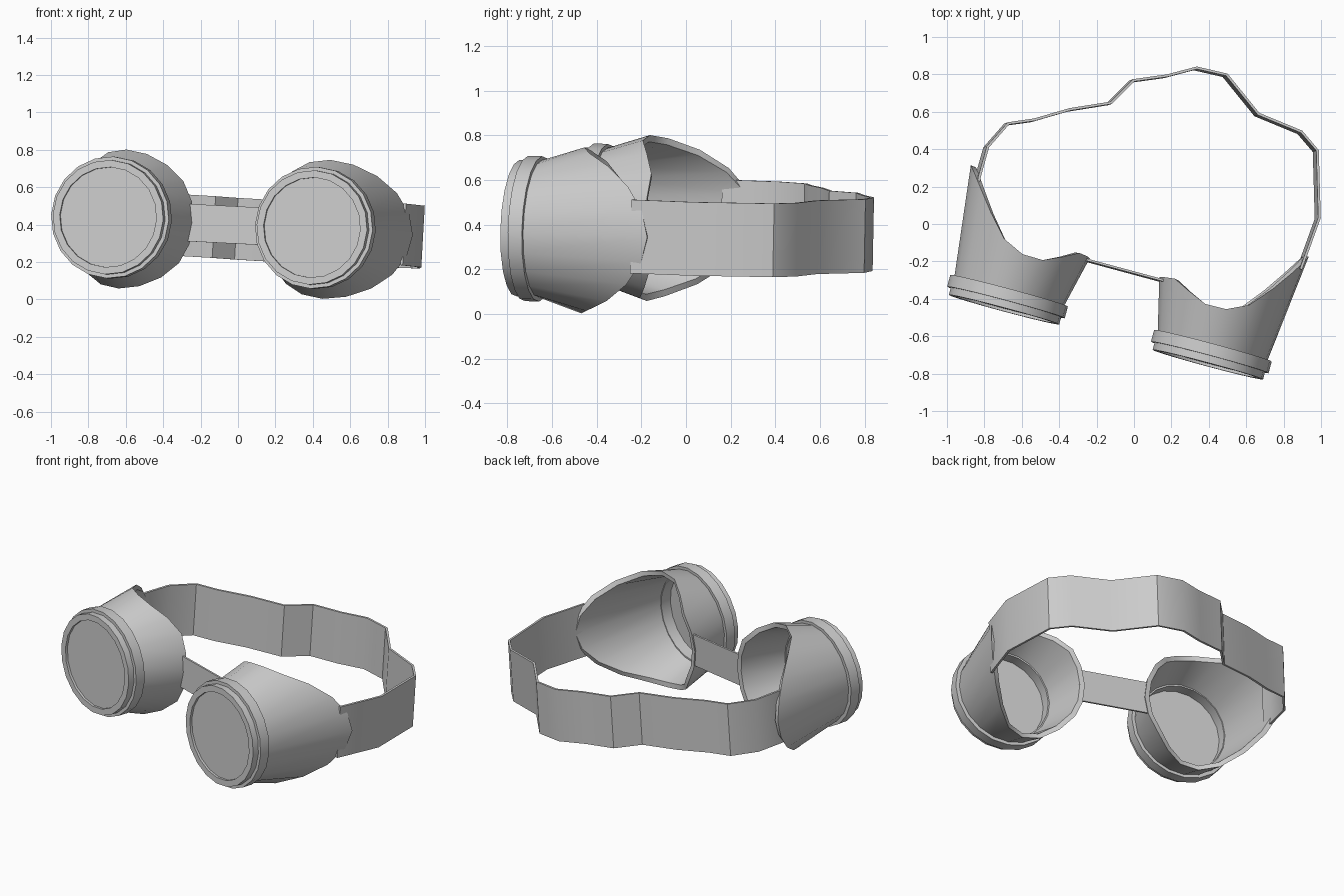
import bpy, bmesh, math
from mathutils import Matrix, Vector

if "Cube" in bpy.data.objects:
    bpy.data.objects.remove(bpy.data.objects["Cube"])

SIDES = 20
# Whole pair is turned, rolled and pitched slightly on its stand
YAW = Matrix.Rotation(math.radians(-15.1), 4, 'Z')
TILT = Matrix.Rotation(math.radians(2.8), 4, 'Y') @ Matrix.Rotation(math.radians(-1.9), 4, 'X')
ORIGIN = Vector((-0.15, -0.605, 0.412))
POSE = Matrix.Translation(ORIGIN) @ YAW @ TILT


def finish(name, bm, angle=35):
    bmesh.ops.recalc_face_normals(bm, faces=bm.faces)
    bm.transform(POSE)
    me = bpy.data.meshes.new(name)
    bm.to_mesh(me)
    bm.free()
    for p in me.polygons:
        p.use_smooth = True
    me.set_sharp_from_angle(angle=math.radians(angle))
    ob = bpy.data.objects.new(name, me)
    bpy.context.collection.objects.link(ob)
    return ob


def skin(bm, loops, wrap):
    """Bridge a list of closed vertex loops with quads."""
    rows = [[bm.verts.new(p) for p in lp] for lp in loops]
    pairs = list(zip(rows, rows[1:])) + ([(rows[-1], rows[0])] if wrap else [])
    for a, b in pairs:
        n = len(a)
        for i in range(n):
            j = (i + 1) % n
            bm.faces.new((a[i], a[j], b[j], b[i]))
    if not wrap:
        bm.faces.new(rows[0])
        bm.faces.new(rows[-1])


def ring(side, r, depth):
    """Circle around one eye; depth is a number or a function of cos(angle)."""
    pts = []
    for i in range(SIDES):
        a = 2 * math.pi * i / SIDES
        c = math.cos(a)
        d = depth(c) if callable(depth) else depth
        pts.append((side * (0.565 + r * c), d, r * math.sin(a)))
    return pts


# Depth of the face-side rim from nose (-1) to temple (+1)
RIM = [(-1, .385), (-.82, .393), (-.35, .298), (0, .30), (.27, .338),
       (.6, .48), (.9, .635), (1.001, .70)]


def rim(c):
    for (x0, y0), (x1, y1) in zip(RIM, RIM[1:]):
        if c <= x1:
            return y0 + (y1 - y0) * (c - x0) / (x1 - x0)
    return RIM[-1][1]


for side, tag in ((-1, "left"), (1, "right")):
    # Flared eye cup, open at the back
    bm = bmesh.new()
    skin(bm, [ring(side, .300, .08), ring(side, .372, rim),
              ring(side, .342, lambda c: rim(c) - .004), ring(side, .270, .08)], True)
    finish("eye_cup_" + tag, bm)

    # Stepped lens ring
    bm = bmesh.new()
    profile = [(.268, .02), (.268, 0), (.306, 0), (.306, .04), (.326, .04),
               (.326, .105), (.268, .105)]
    skin(bm, [ring(side, r, d) for r, d in profile], True)
    finish("lens_ring_" + tag, bm)

    # Flat lens
    bm = bmesh.new()
    skin(bm, [ring(side, .272, .015), ring(side, .272, .035)], False)
    finish("lens_" + tag, bm)


def band(name, path, height, thick):
    """Flat strip standing upright along a plan path."""
    bm = bmesh.new()
    loops = []
    for i, p in enumerate(path):
        t = (path[min(i + 1, len(path) - 1)] - path[max(i - 1, 0)]).normalized()
        n = Vector((-t.y, t.x, 0)) * thick / 2
        h = Vector((0, 0, height / 2))
        loops.append([p + n + h, p + n - h, p - n - h, p - n + h])
    skin(bm, loops, False)
    finish(name, bm, 30)


# Nose bridge
band("nose_bridge", [Vector((-.225, .37, 0)), Vector((.225, .37, 0))], .20, .012)

# Head strap, loosely crumpled, traced in plan
plan = [(-.85, .16), (-.835, .25), (-.79, .41), (-.68, .535), (-.54, .555),
        (-.35, .61), (-.13, .645), (-.01, .765), (.17, .79), (.33, .832),
        (.49, .795), (.66, .585), (.89, .49), (.975, .39), (.985, .03), (.885, -.245)]
unyaw = YAW.inverted()
path = [unyaw @ Vector((x - ORIGIN.x, y - ORIGIN.y, 0)) for x, y in plan]
band("head_strap", path, .33, .014)
